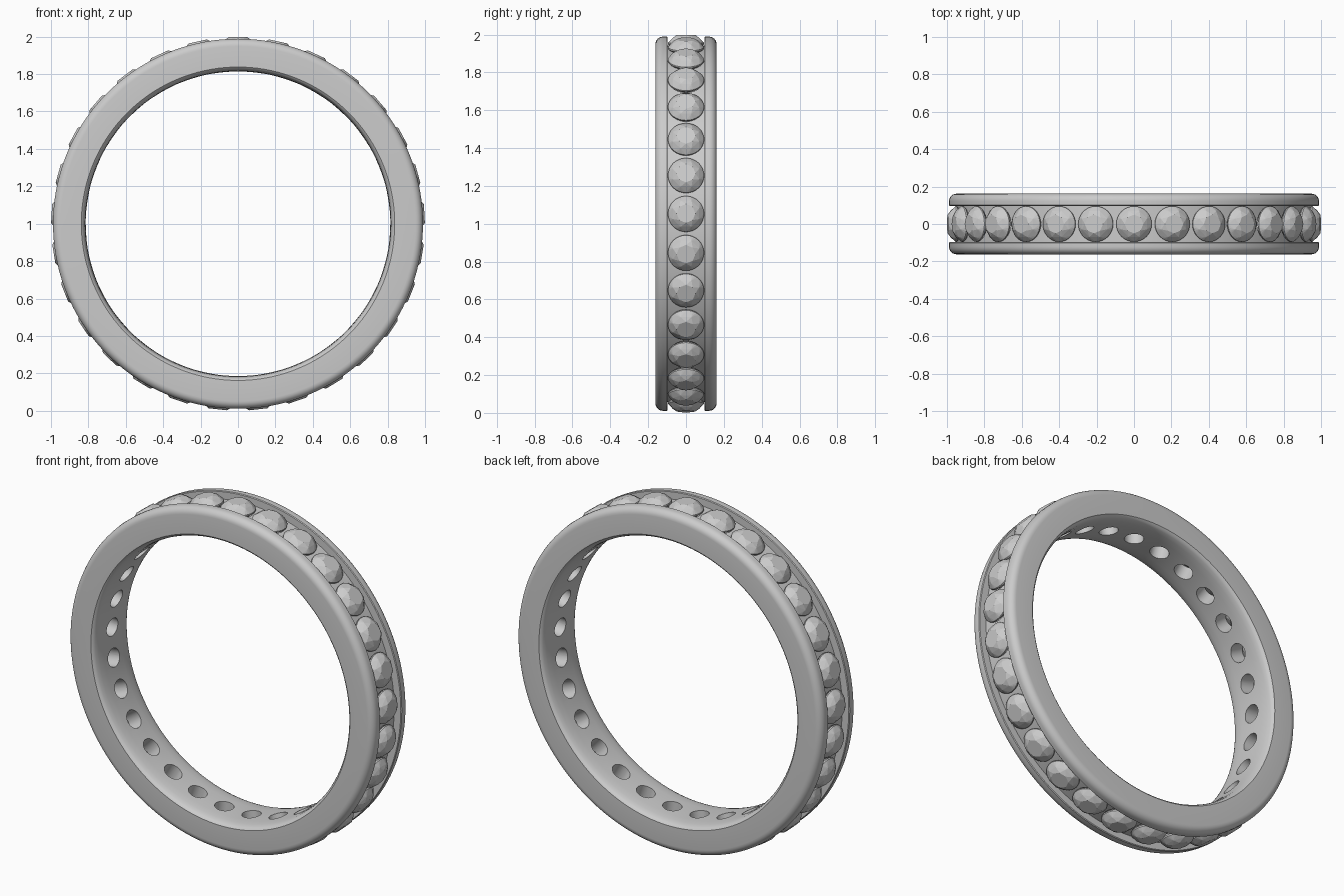
import bpy, bmesh
from math import sin, cos, pi, radians
from mathutils import Matrix, Vector

if "Cube" in bpy.data.objects:
    bpy.data.objects.remove(bpy.data.objects["Cube"])

STONES = 29
CENTRE = Matrix.Translation((0, 0, 1.0))
GIRDLE = 0.952          # distance of each stone's girdle from the ring axis


def add_object(name, bm):
    mesh = bpy.data.meshes.new(name)
    bm.to_mesh(mesh)
    bm.free()
    obj = bpy.data.objects.new(name, mesh)
    bpy.context.collection.objects.link(obj)
    return obj


def circle(n, r, z, turn=0.0):
    return [Vector((r * cos(2 * pi * (i + turn) / n), r * sin(2 * pi * (i + turn) / n), z))
            for i in range(n)]


def skin(bm, rings, closed):
    """Join successive rings of vertices with quads."""
    n = len(rings[0])
    for k in range(len(rings) if closed else len(rings) - 1):
        a, b = rings[k], rings[(k + 1) % len(rings)]
        for i in range(n):
            j = (i + 1) % n
            bm.faces.new((a[i], a[j], b[j], b[i]))


def seat_matrix(i):
    return CENTRE @ Matrix.Rotation(2 * pi * i / STONES, 4, 'Y')


# Band: half cross-section (y, radius) from inner middle to channel floor, mirrored
half = [(0, 0.814), (0.08, 0.815), (0.12, 0.818), (0.143, 0.823), (0.155, 0.829), (0.162, 0.838)]
half += [(0.122 + 0.04 * cos(radians(a)), 0.949 + 0.04 * sin(radians(a))) for a in range(0, 91, 15)]
half += [(0.101, 0.989), (0.097, 0.985), (0.097, 0.943)]
profile = half + [(-y, r) for y, r in reversed(half[1:])]

bm = bmesh.new()
rings = []
for y, r in profile:
    rings.append([bm.verts.new((r * cos(2 * pi * i / 144), y, 1 + r * sin(2 * pi * i / 144)))
                  for i in range(144)])
skin(bm, rings, True)
bmesh.ops.recalc_face_normals(bm, faces=bm.faces)
band = add_object("band", bm)

# Cutter: a conical seat narrowing to a through hole under every stone
bm = bmesh.new()
for s in range(STONES):
    m = seat_matrix(s)
    rings = [[bm.verts.new(m @ p) for p in circle(32, r, z)]
             for r, z in ((0.052, 0.77), (0.052, 0.905), (0.089, 0.937), (0.089, 0.96))]
    skin(bm, rings, False)
    bm.faces.new(rings[0])
    bm.faces.new(rings[-1])
bmesh.ops.recalc_face_normals(bm, faces=bm.faces)
cutter = add_object("seat_cutter", bm)
cutter.hide_render = True

cut = band.modifiers.new("seats", 'BOOLEAN')
cut.operation = 'DIFFERENCE'
cut.solver = 'EXACT'
cut.object = cutter
bpy.context.view_layer.objects.active = band
band.select_set(True)
bpy.ops.object.modifier_apply(modifier=cut.name)
bpy.data.objects.remove(cutter)
bpy.ops.object.shade_smooth_by_angle(angle=radians(35))

# Stone: round brilliant cut, table, crown, girdle and pavilion
bm = bmesh.new()
points = (circle(8, 0.050, 0.046) + circle(8, 0.075, 0.030, 0.5)
          + circle(32, 0.095, 0.004) + circle(32, 0.095, -0.004)
          + circle(8, 0.050, -0.043, 0.5) + [Vector((0, 0, -0.080))])
for p in points:
    bm.verts.new(p)
bmesh.ops.convex_hull(bm, input=bm.verts)
bmesh.ops.recalc_face_normals(bm, faces=bm.faces)
first = add_object("stone", bm)

# Stones set all round the channel, sharing one mesh
for s in range(STONES):
    stone = first if s == 0 else first.copy()
    if s:
        bpy.context.collection.objects.link(stone)
    stone.name = f"stone_{s + 1}"
    stone.matrix_world = seat_matrix(s) @ Matrix.Translation((0, 0, GIRDLE))
